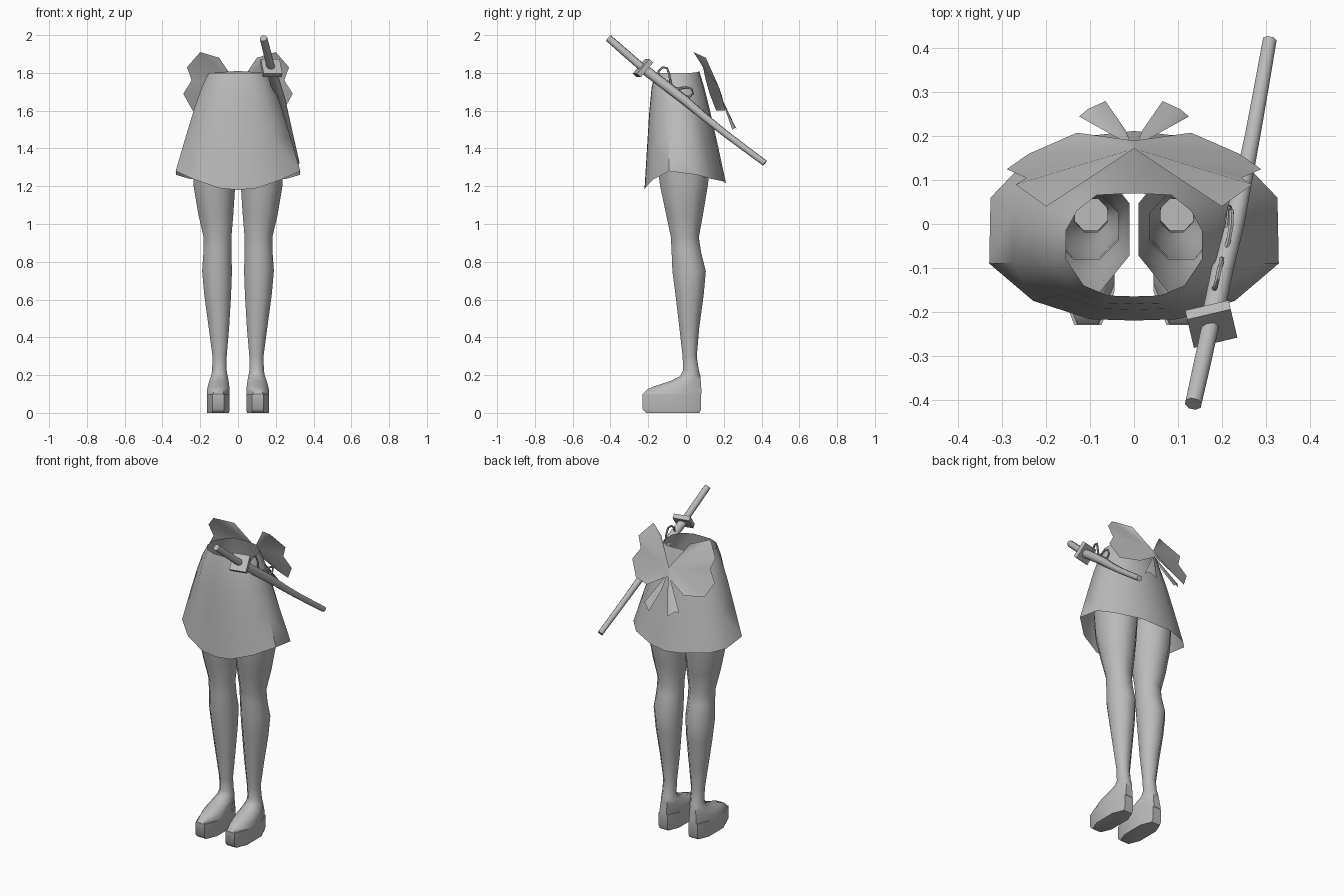
import bpy, math
from mathutils import Vector

if "Cube" in bpy.data.objects:
    bpy.data.objects.remove(bpy.data.objects["Cube"])

grey = bpy.data.materials.new("plain_grey")
grey.diffuse_color = (0.5, 0.5, 0.5, 1)
grey.use_nodes = True
grey.node_tree.nodes["Principled BSDF"].inputs["Base Color"].default_value = grey.diffuse_color


def make(name, verts, faces, angle=50):
    me = bpy.data.meshes.new(name)
    me.from_pydata([tuple(v) for v in verts], [], faces)
    me.materials.append(grey)
    ob = bpy.data.objects.new(name, me)
    bpy.context.collection.objects.link(ob)
    bpy.ops.object.select_all(action='DESELECT')
    ob.select_set(True)
    bpy.context.view_layer.objects.active = ob
    bpy.ops.object.mode_set(mode='EDIT')
    bpy.ops.mesh.select_all(action='SELECT')
    bpy.ops.mesh.normals_make_consistent(inside=False)
    bpy.ops.object.mode_set(mode='OBJECT')
    bpy.ops.object.shade_smooth_by_angle(angle=math.radians(angle))
    return ob


def loft(name, rings, cap_start=False, cap_end=False, angle=50):
    n = len(rings[0])
    faces = [(i * n + j, i * n + (j + 1) % n, (i + 1) * n + (j + 1) % n, (i + 1) * n + j)
             for i in range(len(rings) - 1) for j in range(n)]
    if cap_start:
        faces.append(tuple(range(n)))
    if cap_end:
        faces.append(tuple(range((len(rings) - 1) * n, len(rings) * n)))
    return make(name, [v for r in rings for v in r], faces, angle)


def oval(z, y0, y1, x0, x1, side=1, n=8, power=1.0):
    """Horizontal ring filling the given y and x extents."""
    m = math.cos(math.pi / n)
    ring = []
    for k in range(n):
        a = 2 * math.pi * (k + 0.5) / n
        c, s = math.cos(a) / m, math.sin(a) / m
        c = math.copysign(abs(c) ** power, c)
        s = math.copysign(abs(s) ** power, s)
        ring.append((side * ((x0 + x1) / 2 + c * (x1 - x0) / 2),
                     (y0 + y1) / 2 + s * (y1 - y0) / 2, z))
    return ring


def tube(name, path, radii, n=8):
    pts = [Vector(p) for p in path]
    rings = []
    for i, p in enumerate(pts):
        d = (pts[min(i + 1, len(pts) - 1)] - pts[max(i - 1, 0)]).normalized()
        u = d.cross(Vector((0, 0, 1)))
        u = u.normalized() if u.length > 0.01 else Vector((1, 0, 0))
        w = u.cross(d)
        rings.append([p + radii[i] * (u * math.cos(a) + w * math.sin(a))
                      for a in [2 * math.pi * (k + 0.5) / n for k in range(n)]])
    return loft(name, rings, True, True)


# Skirt: open flared tube between a waist outline and a hem outline
waist = [(0, -.165, 1.80), (.06, -.163, 1.80), (.115, -.14, 1.80), (.155, -.08, 1.80),
         (.155, -.015, 1.80), (.13, .03, 1.80), (.085, .066, 1.805), (0, .07, 1.81)]
hem = [(0, -.22, 1.18), (.1, -.217, 1.19), (.23, -.175, 1.235), (.33, -.09, 1.28),
       (.327, .06, 1.26), (.26, .13, 1.24), (.11, .2, 1.225), (0, .212, 1.215)]


def whole(half):
    return half + [(-x, y, z) for x, y, z in reversed(half[1:-1])]


rings = []
for t, bulge in [(0, 1), (.13, 1.06), (.35, 1.06), (.65, 1.03), (1, 1)]:
    ring = []
    for a, b in zip(whole(waist), whole(hem)):
        v = Vector(a).lerp(Vector(b), t)
        v.x *= bulge
        v.y *= bulge
        ring.append(v)
    rings.append(ring)
loft("skirt", rings)

# Legs with feet, and platform soles: z, y front, y back, x inner, x outer
leg = [(1.34, -.155, .13, .01, .24), (1.2, -.137, .115, .015, .235),
       (1.05, -.105, .09, .025, .21), (.93, -.08, .068, .035, .182),
       (.85, -.076, .08, .035, .183), (.75, -.072, .105, .032, .19),
       (.62, -.055, .093, .037, .178), (.45, -.035, .07, .047, .155),
       (.3, -.018, .057, .06, .135), (.225, -.015, .068, .06, .137),
       (.195, -.03, .076, .055, .142), (.17, -.08, .078, .05, .152),
       (.14, -.17, .08, .046, .16), (.125, -.205, .082, .045, .163),
       (.1, -.228, .083, .045, .165)]
sole = [(.1, -.23, .08, .045, .165), (.02, -.23, .08, .045, .165),
        (0, -.21, .07, .047, .163)]
for side, label in ((1, "left"), (-1, "right")):
    loft(label + "_leg", [oval(*r, side=side) for r in leg])
    loft(label + "_sole", [oval(*r, side=side, power=.75) for r in sole], True, True)

# Bow at the back: fanned wings and hanging tails, mirrored
wing = [(0, .172, 1.73), (.1, .105, 1.88), (.2, .04, 1.91), (.27, .09, 1.83),
        (.245, .105, 1.76), (.29, .125, 1.69), (.24, .16, 1.60), (.13, .208, 1.60),
        (0, .19, 1.68)]
tail = [(.005, .178, 1.69), (.125, .245, 1.50), (.105, .262, 1.51), (.065, .28, 1.475),
        (.02, .215, 1.60)]
for side, label in ((1, "left"), (-1, "right")):
    for part, pts in (("wing", wing), ("tail", tail)):
        make(f"bow_{label}_{part}", [(side * x, y, z) for x, y, z in pts],
             [(0, i, i + 1) for i in range(1, len(pts) - 1)])

# Sword: handle, square guard and gently curved sheath
tube("sword_handle", [(.135, -.41, 1.984), (.155, -.32, 1.905), (.175, -.228, 1.825)],
     [.02, .021, .021])
axis = Vector((.04, -.17, .15)).normalized()
mid = Vector((.176, -.228, 1.825))
tube("sword_guard", [mid - axis * .014, mid + axis * .014], [.072, .072], 4)
tube("sword_sheath",
     [(.177, -.222, 1.82), (.2, -.11, 1.735), (.228, 0, 1.65), (.25, .1, 1.565),
      (.27, .2, 1.485), (.29, .31, 1.402), (.309, .418, 1.322)],
     [.027, .027, .025, .021, .019, .018, .017])

# Cord loops tied around the sheath
tube("upper_cord", [(.18, -.15, 1.76), (.185, -.145, 1.81), (.19, -.125, 1.83),
                    (.195, -.1, 1.825), (.2, -.088, 1.79), (.2, -.08, 1.74)], [.006] * 6, 6)
tube("lower_cord", [(.2, -.08, 1.72), (.215, -.04, 1.715), (.222, 0, 1.725),
                    (.222, .03, 1.715), (.218, .038, 1.69), (.215, .015, 1.672),
                    (.21, -.03, 1.68)], [.006] * 7, 6)
